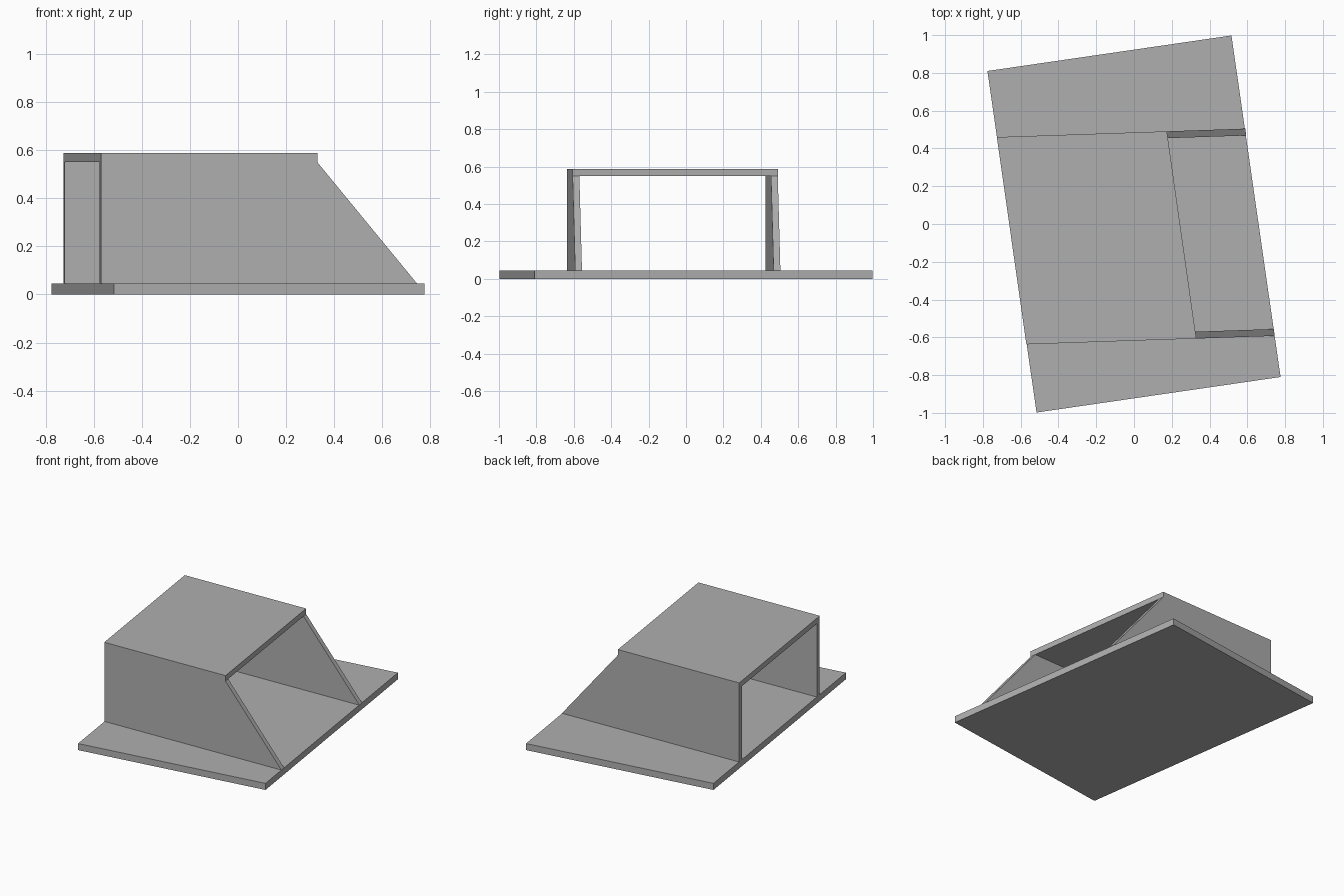
import bpy
import bmesh
from mathutils import Vector

cube = bpy.data.objects.get("Cube")
if cube:
    bpy.data.objects.remove(cube, do_unlink=True)

GREY = (0.43, 0.43, 0.43, 1.0)
grey = bpy.data.materials.new("plain grey")
grey.use_nodes = True
grey.diffuse_color = GREY
grey.node_tree.nodes["Principled BSDF"].inputs["Base Color"].default_value = GREY


def block(name, lower, z0, upper, z1):
    """Solid between a lower and an upper four-sided outline."""
    bm = bmesh.new()
    low = [bm.verts.new((p.x, p.y, z0)) for p in lower]
    top = [bm.verts.new((p.x, p.y, z1)) for p in upper]
    bm.faces.new(low[::-1])
    bm.faces.new(top)
    for i in range(4):
        j = (i + 1) % 4
        bm.faces.new((low[i], low[j], top[j], top[i]))
    bmesh.ops.recalc_face_normals(bm, faces=bm.faces)
    mesh = bpy.data.meshes.new(name)
    bm.to_mesh(mesh)
    bm.free()
    mesh.materials.append(grey)
    obj = bpy.data.objects.new(name, mesh)
    bpy.context.collection.objects.link(obj)


def slab(corner, along, across):
    return [corner, corner + along, corner + along + across, corner + across]


BASE_TOP, ROOF_LOW, ROOF_TOP = 0.045, 0.55, 0.588

# Base plate, turned about the vertical axis
plate = slab(Vector((-0.516, -0.998)), Vector((1.292, 0.188)), Vector((-0.26, 1.808)))
block("base_plate", plate, 0.0, plate, BASE_TOP)

# Tunnel: its open ends run parallel to the long edges of the plate
start = Vector((-0.57, -0.637))
span = Vector((-0.156, 1.097))
wall_dir = Vector((1.0, 0.034))
floor_run, roof_run = wall_dir * 1.315, wall_dir * 0.90
thickness = span * 0.033

# Roof slab
roof = slab(start, roof_run, span)
block("roof", roof, ROOF_LOW, roof, ROOF_TOP)

# Side walls with a sloping front end
for name, corner in (("right_wall", start), ("left_wall", start + span - thickness)):
    block(name, slab(corner, floor_run, thickness), BASE_TOP,
          slab(corner, roof_run, thickness), ROOF_LOW)
